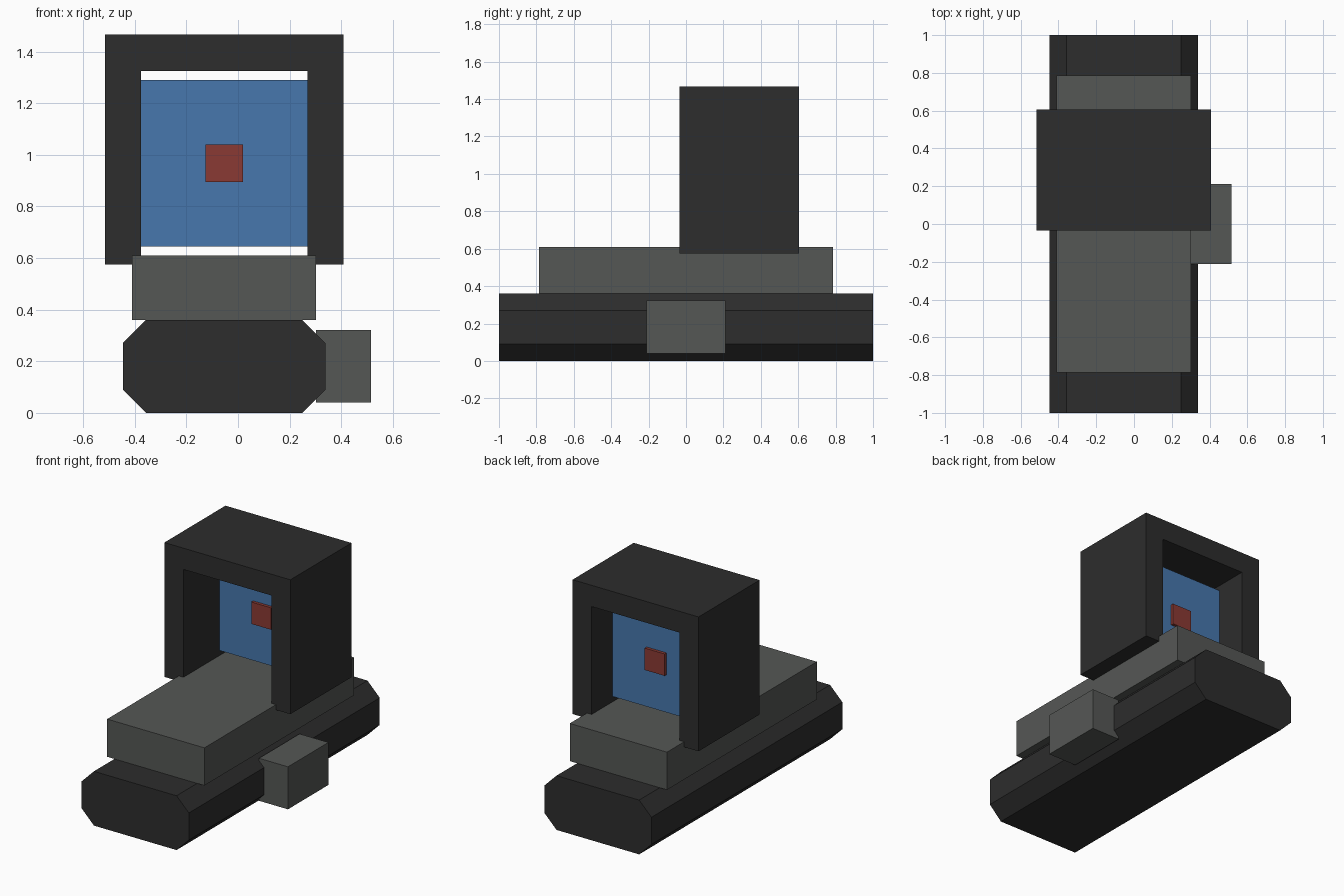
import bpy
import bmesh

cube = bpy.data.objects.get("Cube")
if cube:
    bpy.data.objects.remove(cube, do_unlink=True)


def material(name, rgb):
    mat = bpy.data.materials.new(name)
    mat.use_nodes = True
    color = (*rgb, 1)
    mat.diffuse_color = color
    mat.node_tree.nodes["Principled BSDF"].inputs["Base Color"].default_value = color
    return mat


def extrude_profile(name, outline, y0, y1, mat):
    """Closed solid from an outline of (x, z) points, extruded along y."""
    bm = bmesh.new()
    face = bm.faces.new([bm.verts.new((x, y0, z)) for x, z in outline])
    grown = bmesh.ops.extrude_face_region(bm, geom=[face])["geom"]
    verts = [g for g in grown if isinstance(g, bmesh.types.BMVert)]
    bmesh.ops.translate(bm, verts=verts, vec=(0, y1 - y0, 0))
    bmesh.ops.recalc_face_normals(bm, faces=bm.faces)
    mesh = bpy.data.meshes.new(name)
    bm.to_mesh(mesh)
    bm.free()
    mesh.materials.append(mat)
    obj = bpy.data.objects.new(name, mesh)
    bpy.context.collection.objects.link(obj)
    return obj


def box(name, x, y, z, mat):
    outline = [(x[0], z[0]), (x[1], z[0]), (x[1], z[1]), (x[0], z[1])]
    return extrude_profile(name, outline, *y, mat)


dark = material("dark grey", (0.026, 0.026, 0.026))
grey = material("mid grey", (0.091, 0.096, 0.091))
blue = material("screen blue", (0.063, 0.185, 0.423))
red = material("marker red", (0.254, 0.042, 0.033))

# Chamfered base: half profile mirrored about its centre line
mid = -0.0535
half = [(0.303, 0), (0.393, 0.09), (0.393, 0.27), (0.303, 0.36)]
base = [(mid + x, z) for x, z in half] + [(mid - x, z) for x, z in reversed(half)]
extrude_profile("base", base, -1, 1, dark)

# Raised platform and side block
box("platform", (-0.41, 0.303), (-0.785, 0.785), (0.36, 0.61), grey)
box("side_block", (0.303, 0.515), (-0.212, 0.212), (0.04, 0.322), grey)

# Open hood straddling the platform
leg = [(0.322, 0.575), (0.462, 0.575), (0.462, 1.466)]
leg_inner = (0.322, 1.325)
right = [leg_inner] + leg
hood = [(mid + x, z) for x, z in right] + [(mid - x, z) for x, z in reversed(right)]
extrude_profile("hood", hood, -0.035, 0.605, dark)

# Window panel with a square marker showing on both faces
box("panel", (mid - 0.322, mid + 0.322), (0.34, 0.385), (0.645, 1.29), blue)
box("marker", (mid - 0.073, mid + 0.073), (0.32, 0.405), (0.895, 1.04), red)
